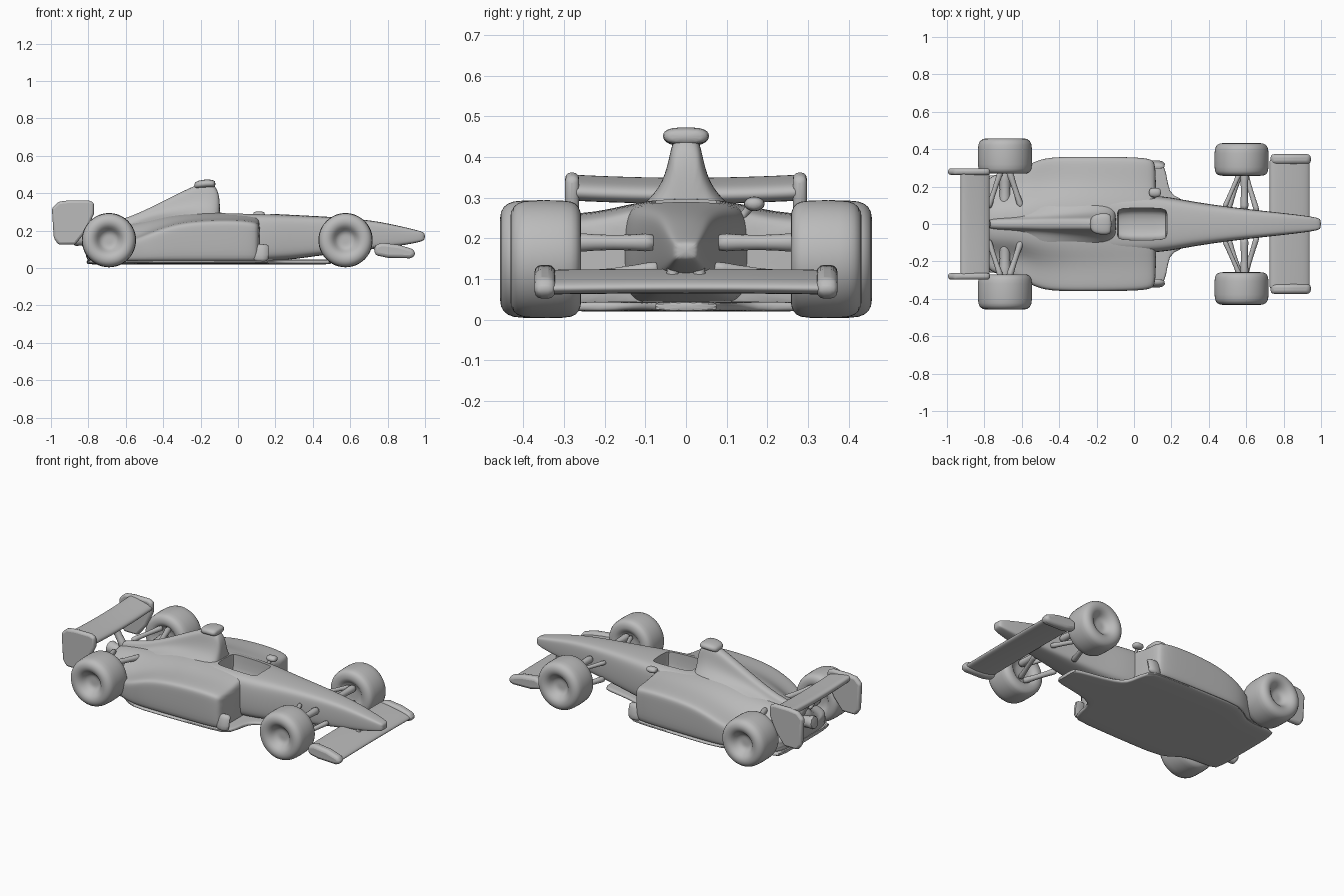
import bpy, bmesh
from math import sin, cos, pi, copysign
from mathutils import Vector

cube = bpy.data.objects.get("Cube")
if cube:
    bpy.data.objects.remove(cube, do_unlink=True)

grey = bpy.data.materials.new("plain_grey")
grey.use_nodes = True
tone = (0.5, 0.5, 0.5, 1)
grey.diffuse_color = tone
grey.node_tree.nodes["Principled BSDF"].inputs["Base Color"].default_value = tone


def select(obj):
    bpy.ops.object.select_all(action='DESELECT')
    obj.select_set(True)
    bpy.context.view_layer.objects.active = obj


def loft(name, rings, subdiv=2, angle=1.0):
    """Skin a row of point rings, cap both ends and smooth the result."""
    bm = bmesh.new()
    rows = [[bm.verts.new(p) for p in ring] for ring in rings]
    n = len(rows[0])
    for a, b in zip(rows, rows[1:]):
        for i in range(n):
            j = (i + 1) % n
            bm.faces.new((a[i], a[j], b[j], b[i]))
    for end in (rows[0], rows[-1]):
        bm.faces.new(end)
    bmesh.ops.recalc_face_normals(bm, faces=bm.faces)
    mesh = bpy.data.meshes.new(name)
    bm.to_mesh(mesh)
    bm.free()
    obj = bpy.data.objects.new(name, mesh)
    bpy.context.collection.objects.link(obj)
    mesh.materials.append(grey)
    select(obj)
    if subdiv:
        obj.modifiers.new("Smooth", 'SUBSURF').levels = subdiv
        bpy.ops.object.modifier_apply(modifier="Smooth")
    bpy.ops.object.shade_smooth_by_angle(angle=angle)
    return obj


def oval(x, half, low, high, power=0.45, n=16):
    """Rounded-box section across the car."""
    mid, tall = (low + high) / 2, (high - low) / 2
    def bend(v):
        return copysign(abs(v) ** power, v)
    return [(x, half * bend(cos(2 * pi * i / n)), mid + tall * bend(sin(2 * pi * i / n)))
            for i in range(n)]


def mirrored(x, half_profile):
    """Full section from (y, z) points running bottom to top on one side."""
    return ([(x, y, z) for y, z in half_profile]
            + [(x, -y, z) for y, z in reversed(half_profile)])


def plate(name, outline, y, thick):
    """Rounded upright plate with an (x, z) outline."""
    obj = loft(name, [[(px, y + s * thick / 2, pz) for px, pz in outline] for s in (-1, 1)], 0)
    bevel = obj.modifiers.new("Round", 'BEVEL')
    bevel.width, bevel.segments = thick * 0.4, 3
    bpy.ops.object.modifier_apply(modifier="Round")
    bpy.ops.object.shade_smooth_by_angle(angle=1.0)


def rod(name, a, b, radius):
    a, b = Vector(a), Vector(b)
    turn = (b - a).to_track_quat('Z', 'Y')
    rings = [[p + turn @ Vector((r * cos(k * pi / 4), r * sin(k * pi / 4), 0)) for k in range(8)]
             for p, r in ((a, radius * 1.5), (a.lerp(b, .25), radius),
                          (a.lerp(b, .75), radius), (b, radius * 1.6))]
    loft(name, rings, 1)


# Nose and cockpit tub: x, half width, bottom, top
tub = loft("nose_and_tub", [oval(*s) for s in (
    (1.0, .025, .152, .187), (.98, .035, .14, .197), (.88, .05, .12, .222), (.72, .068, .10, .257),
    (.5, .093, .075, .275), (.3, .123, .045, .285), (.17, .15, .035, .292), (0, .16, .03, .297),
    (-.15, .16, .03, .30), (-.3, .13, .03, .29))])

# Sidepods and rear deck: x, half width, edge height, centre height
pods = []
for x, w, edge, mid in ((.12, .32, .225, .265), (.10, .348, .245, .275), (0, .358, .258, .285),
                        (-.2, .36, .255, .292), (-.35, .36, .235, .28), (-.48, .355, .185, .25),
                        (-.56, .32, .15, .23), (-.65, .275, .135, .215), (-.74, .27, .125, .20),
                        (-.82, .22, .11, .18)):
    pods.append(mirrored(x, [(.02, .03), (w * .5, .03), (w * .93, .032), (w * .985, .05),
                             (w, edge - .05), (w, edge - .01), (w - .025, edge + .002),
                             (w * .6, edge + .008), (w * .36, mid), (.02, mid + .01)]))
sidepods = loft("sidepods", pods)

# Cockpit opening cut out of the tub and sidepods
cutter = loft("cockpit_cutter", [oval(x, h, .15, .45, .5) for x, h in
                                 ((-.09, .07), (-.08, .085), (.04, .088), (.165, .085), (.178, .07))], 1)
cutter.hide_render = True
for part in (tub, sidepods):
    select(part)
    cut = part.modifiers.new("Cockpit", 'BOOLEAN')
    cut.object, cut.operation, cut.solver = cutter, 'DIFFERENCE', 'EXACT'
    bpy.ops.object.modifier_apply(modifier="Cockpit")
    bpy.ops.object.shade_smooth_by_angle(angle=.8)
bpy.data.objects.remove(cutter, do_unlink=True)

# Engine cover tapering back along a narrow spine: x, base, waist, top height
cover = []
for x, base, waist, top in ((-.095, .08, .035, .35), (-.11, .11, .04, .42), (-.15, .13, .042, .452),
                            (-.22, .145, .04, .438), (-.3, .15, .038, .40), (-.4, .15, .036, .35),
                            (-.5, .14, .034, .30), (-.6, .12, .03, .258), (-.7, .09, .03, .232),
                            (-.8, .06, .025, .21)):
    low = min(.24, top - .07)
    rise = top - low
    cover.append(mirrored(x, [(base * .5, .12), (base, low - .03), (base * .9, low + rise * .15),
                              (waist * 1.5, low + rise * .4), (waist, low + rise * .75),
                              (waist * .8, top), (.008, top + .008)]))
loft("engine_cover", cover)

# Flared airbox lip on top of the cover
loft("airbox_lip", [oval(x, w, low, high, .7, 12) for x, w, low, high in
                    ((-.235, .03, .425, .455), (-.215, .052, .425, .468), (-.17, .06, .43, .476),
                     (-.135, .058, .43, .472), (-.12, .045, .435, .465))], 1)

# Flat floor widening into a splitter below the sidepods
loft("floor", [oval(x, w, .02, .045, .4) for x, w in
               ((.5, .07), (.48, .085), (.3, .115), (.2, .15), (.18, .21), (.165, .335), (.1, .35),
                (-.3, .357), (-.5, .357), (-.56, .29), (-.62, .265), (-.79, .265), (-.81, .25))], 1, .6)

for tag, s in (("near", -1), ("far", 1)):
    # Short curved vanes ahead of the sidepods
    loft("turning_vane_" + tag, [[(x, s * (y + t), z) for x, t in
                                  ((.06, -.01), (.12, -.02), (.172, -.02), (.162, .01), (.1, .015))]
                                 for y, z in ((.33, .03), (.33, .07), (.32, .11), (.31, .13))], 1)

    # Wheels with a dished outer hub: radius, offset from wheel centre
    for end, x, y, w in (("front", .575, .345, .088), ("rear", -.69, .363, .095)):
        profile = ((.012, .45), (.045, .45), (.062, .75), (.085, 1), (.12, 1), (.141, .8), (.147, .5),
                   (.147, -.6), (.14, -.85), (.12, -1), (.08, -1), (.07, -.7), (.01, -.7))
        loft(f"{end}_wheel_{tag}", [[(x + r * cos(k * pi / 12), s * (y + t * w),
                                     .149 + r * sin(k * pi / 12)) for k in range(24)]
                                   for r, t in profile], 1, 1.4)

    # Suspension arms
    for i, (x0, y0, z0, x1, z1, r) in enumerate((
            (.59, .07, .19, .59, .19, .02), (.48, .08, .20, .57, .19, .012),
            (.66, .06, .13, .59, .10, .014), (.50, .07, .09, .57, .09, .016))):
        rod(f"front_arm_{i}_{tag}", (x0, s * y0, z0), (x1, s * .285, z1), r)
    for i, (x0, z0, x1, z1, r) in enumerate(((-.69, .15, -.69, .15, .03), (-.60, .20, -.67, .215, .016),
                                             (-.78, .19, -.71, .21, .014))):
        rod(f"rear_arm_{i}_{tag}", (x0, s * .08, z0), (x1, s * .29, z1), r)

    # Wing end plates
    plate("rear_end_plate_" + tag, [(-.995, .32), (-.96, .355), (-.90, .362), (-.80, .362), (-.77, .35),
                                    (-.77, .29), (-.81, .20), (-.87, .125), (-.96, .125), (-.985, .16)],
          s * .28, .034)
    plate("front_end_plate_" + tag, [(.73, .07), (.73, .122), (.77, .135), (.86, .124), (.94, .10),
                                     (.95, .065), (.92, .052), (.8, .055)], s * .347, .052)
    rod("nose_pylon_" + tag, (.84, s * .03, .15), (.84, s * .035, .085), .016)


# Wings: (x, z) outline carried across the car, dipped towards the middle
def wing(name, outline, half, dip):
    loft(name, [[(x, y * half, z - dip * (1 - y * y)) for x, z in outline]
                for y in (-1, -.97, -.7, -.3, 0, .3, .7, .97, 1)], 2)


wing("rear_wing", [(-.93, .335), (-.925, .362), (-.86, .352), (-.78, .335), (-.765, .31),
                   (-.79, .29), (-.86, .295), (-.91, .31)], .28, .008)
wing("front_wing", [(.72, .09), (.725, .125), (.78, .122), (.87, .107), (.935, .09), (.945, .07),
                    (.91, .06), (.8, .064)], .35, -.003)
rod("rear_wing_pylon", (-.77, 0, .18), (-.85, 0, .31), .022)
rod("gearbox", (-.74, 0, .14), (-.88, 0, .16), .035)

# Mirror on its stalk
rod("mirror_stalk", (.10, .135, .25), (.112, .16, .28), .01)
loft("mirror", [[(x, .168 + r * cos(k * pi / 4), .285 + .7 * r * sin(k * pi / 4)) for k in range(8)]
                for x, r in ((.08, .014), (.09, .028), (.13, .03), (.145, .016))], 1)
